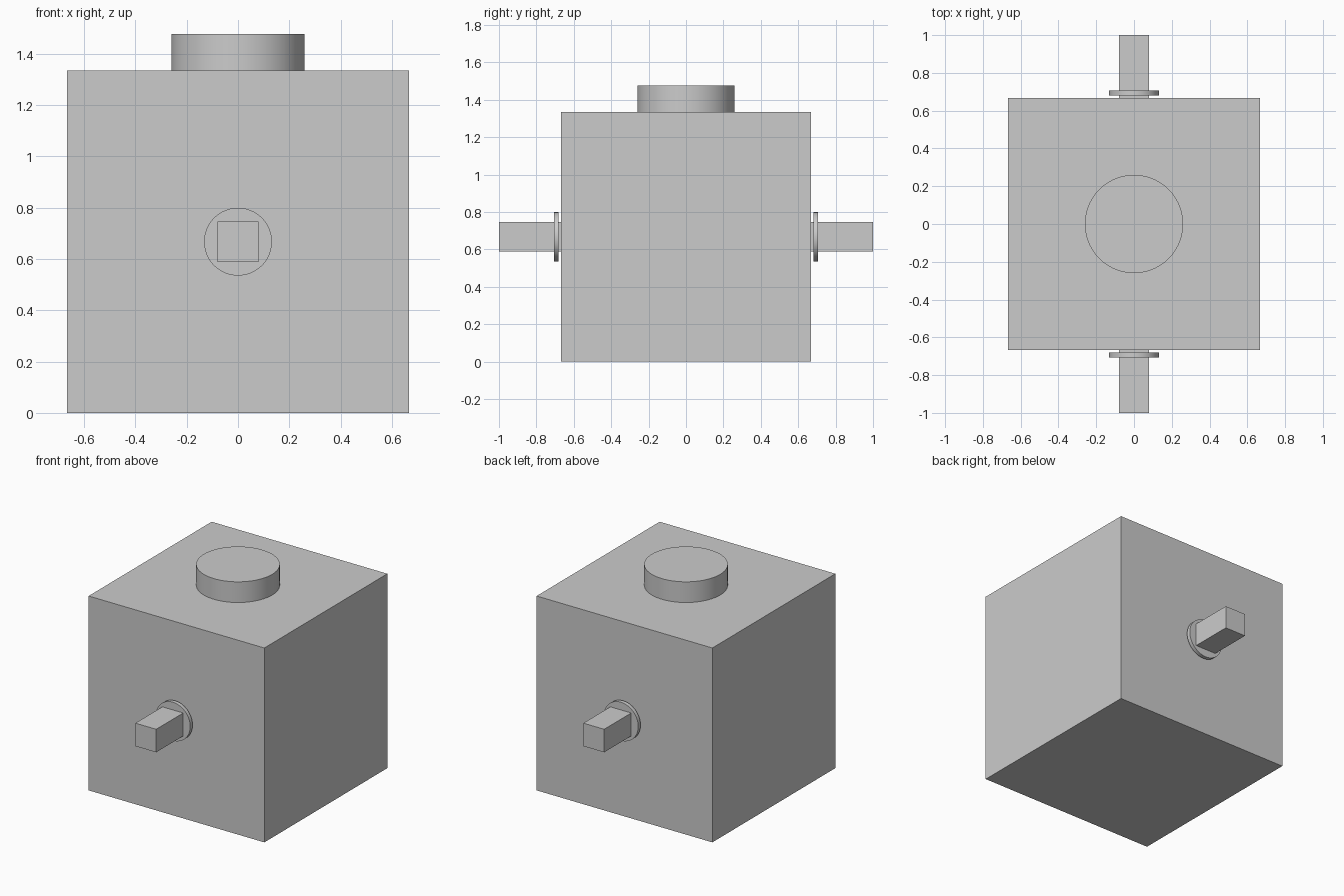
import bpy
from math import radians

if "Cube" in bpy.data.objects:
    bpy.data.objects.remove(bpy.data.objects["Cube"], do_unlink=True)

GREY = (0.6, 0.6, 0.6, 1.0)
grey = bpy.data.materials.new("plain grey")
grey.use_nodes = True
grey.diffuse_color = GREY
grey.node_tree.nodes["Principled BSDF"].inputs["Base Color"].default_value = GREY

SIDE = 1.334          # edge of the cube body
MID = SIDE / 2


def finish(name):
    obj = bpy.context.object
    obj.name = name
    obj.data.materials.append(grey)
    return obj


def box(name, centre, size):
    bpy.ops.mesh.primitive_cube_add(size=1, location=centre)
    bpy.context.object.scale = size
    bpy.ops.object.transform_apply(location=False, rotation=False, scale=True)
    return finish(name)


def disc(name, centre, radius, depth, tilt=0):
    bpy.ops.mesh.primitive_cylinder_add(vertices=96, radius=radius, depth=depth,
                                        location=centre, rotation=(radians(tilt), 0, 0))
    bpy.ops.object.shade_smooth_by_angle(angle=radians(30))
    return finish(name)


# Cube body and the round cap on top
box("body", (0, 0, MID), (SIDE, SIDE, SIDE))
disc("top_cap", (0, 0, SIDE + 0.07), 0.26, 0.144)

# Square shaft and thin collar, front and back
for label, side in (("front", -1), ("back", 1)):
    inner = MID - 0.005
    box(label + "_shaft", (0, side * (1 + inner) / 2, MID), (0.158, 1 - inner, 0.158))
    disc(label + "_collar", (0, side * 0.694, MID), 0.132, 0.026, tilt=90)
